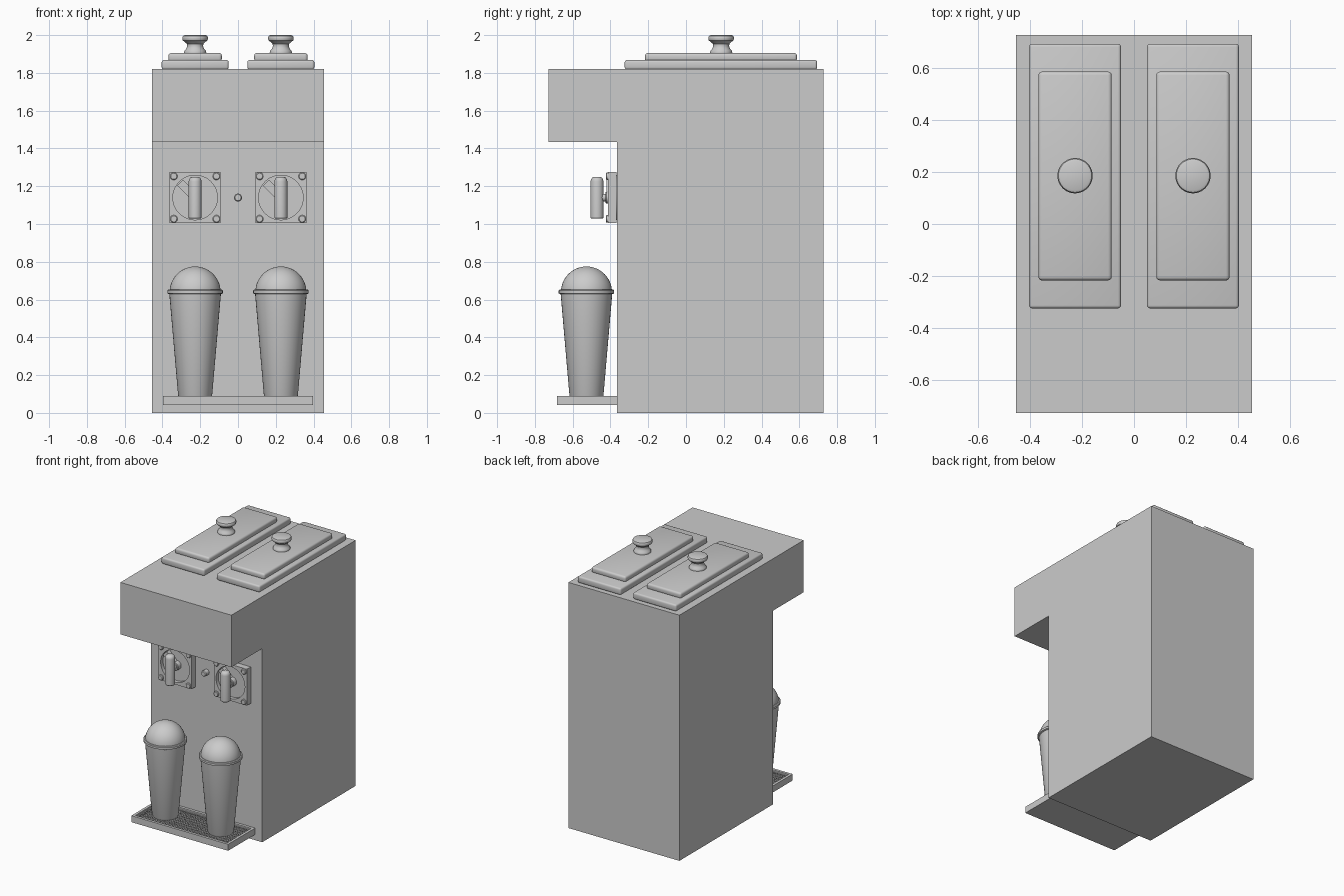
import bpy, bmesh, math
from mathutils import Matrix, Vector

if "Cube" in bpy.data.objects:
    bpy.data.objects.remove(bpy.data.objects["Cube"])


def finish(name, bm, smooth=False):
    bmesh.ops.recalc_face_normals(bm, faces=bm.faces)
    me = bpy.data.meshes.new(name)
    bm.to_mesh(me)
    bm.free()
    ob = bpy.data.objects.new(name, me)
    bpy.context.collection.objects.link(ob)
    if smooth:
        bpy.ops.object.select_all(action='DESELECT')
        ob.select_set(True)
        bpy.context.view_layer.objects.active = ob
        bpy.ops.object.shade_smooth_by_angle(angle=math.radians(35))
    return ob


def box(name, lo, hi, bevel=0):
    bm = bmesh.new()
    lo, hi = Vector(lo), Vector(hi)
    bmesh.ops.create_cube(bm, size=1, matrix=Matrix.Translation((lo + hi) / 2) @ Matrix.Diagonal((*(hi - lo), 1)))
    if bevel:
        bmesh.ops.bevel(bm, geom=bm.edges[:], offset=bevel, segments=3, profile=0.5, affect='EDGES')
    return finish(name, bm, bevel > 0)


def lathe(name, profile, loc, n=40, face_front=False):
    """Spin an (r, z) profile about z; face_front turns the axis to -y."""
    bm = bmesh.new()
    rings = []
    for r, z in profile:
        rings.append([bm.verts.new((r * math.cos(2 * math.pi * i / n), r * math.sin(2 * math.pi * i / n), z))
                      for i in range(n)])
    for a, b in zip(rings, rings[1:]):
        for i in range(n):
            bm.faces.new((a[i], a[(i + 1) % n], b[(i + 1) % n], b[i]))
    bm.faces.new(rings[0])
    bm.faces.new(rings[-1])
    if face_front:
        bm.transform(Matrix.Rotation(math.pi / 2, 4, 'X'))
    bm.transform(Matrix.Translation(loc))
    return finish(name, bm, True)


def extrude_profile(name, pts, x0, x1):
    """Extrude a (y, z) outline along x."""
    bm = bmesh.new()
    f = bm.faces.new([bm.verts.new((x0, y, z)) for y, z in pts])
    g = bmesh.ops.extrude_face_region(bm, geom=[f])['geom']
    bmesh.ops.translate(bm, vec=(x1 - x0, 0, 0), verts=[v for v in g if isinstance(v, bmesh.types.BMVert)])
    return finish(name, bm)


def plate_with_hole(name, half, radius, depth, loc, n=48):
    """Square plate facing -y with a round through hole."""
    bm = bmesh.new()
    rows = []
    for i in range(n):
        a = 2 * math.pi * i / n
        c, s = math.cos(a), math.sin(a)
        k = half / max(abs(c), abs(s))
        rows.append([bm.verts.new(p) for p in ((k * c, 0, k * s), (radius * c, 0, radius * s),
                                               (radius * c, depth, radius * s), (k * c, depth, k * s))])
    for i in range(n):
        a, b = rows[i], rows[(i + 1) % n]
        for j in range(4):
            k = (j + 1) % 4
            bm.faces.new((a[j], a[k], b[k], b[j]))
    bm.transform(Matrix.Translation(loc))
    return finish(name, bm, True)


# Cabinet with overhanging head
F = -0.366
extrude_profile("cabinet", [(F, 0), (0.727, 0), (0.727, 1.82), (-0.727, 1.82), (-0.727, 1.435), (F, 1.435)],
                -0.455, 0.455)

# Drip tray: base, rim and wire grate
TX, TY, Z0, Z1 = 0.397, -0.682, 0.042, 0.09
W = 0.02
box("tray_base", (-TX + W, TY + W, Z0), (TX - W, F, Z0 + 0.012))
bm = bmesh.new()
outer = [(-TX, TY), (TX, TY), (TX, F), (-TX, F)]
inner = [(-TX + W, TY + W), (TX - W, TY + W), (TX - W, F - W), (-TX + W, F - W)]
cols = [[bm.verts.new(p) for p in ((*o, Z0), (*o, Z1), (*q, Z1), (*q, Z0))] for o, q in zip(outer, inner)]
for i in range(4):
    a, b = cols[i], cols[(i + 1) % 4]
    for j in range(4):
        bm.faces.new((a[j], a[(j + 1) % 4], b[(j + 1) % 4], b[j]))
finish("tray_rim", bm)
bm = bmesh.new()
gy = (TY + F) / 2
bmesh.ops.create_grid(bm, x_segments=54, y_segments=20, size=1,
                      matrix=Matrix.Translation((0, gy, 0.076)) @ Matrix.Diagonal((TX - W, (F - TY) / 2 - W, 1, 1)))
grate = finish("tray_grate", bm)
wire = grate.modifiers.new("wires", 'WIREFRAME')
wire.thickness = 0.006

# Control button between the taps
lathe("button", [(0.021, 0), (0.021, 0.034), (0.016, 0.04)], (0, F, 1.14), 24, True)

for side, sx in (("left", -1), ("right", 1)):
    cx = 0.227 * sx

    # Hopper lid, raised panel and knob
    box(f"lid_{side}", (cx - 0.177, -0.325, 1.818), (cx + 0.177, 0.694, 1.868), 0.012)
    box(f"lid_panel_{side}", (cx - 0.141, -0.217, 1.86), (cx + 0.141, 0.587, 1.905), 0.014)
    lathe(f"lid_knob_{side}",
          [(0.058, 1.9), (0.059, 1.91), (0.056, 1.918), (0.047, 1.928), (0.042, 1.942), (0.044, 1.954),
           (0.056, 1.965), (0.065, 1.971), (0.068, 1.979), (0.068, 1.988), (0.064, 1.996), (0.055, 2.0)],
          (cx, 0.186, 0))

    # Cup with rolled lip and domed lid
    lathe(f"cup_{side}", [(0.084, 0.079), (0.09, 0.092), (0.137, 0.635)], (cx, -0.527, 0))
    lathe(f"cup_lip_{side}", [(0.139, 0.629), (0.147, 0.633), (0.147, 0.648), (0.142, 0.653)], (cx, -0.527, 0))
    lathe(f"cup_dome_{side}",
          [(0.135 * math.cos(t), 0.64 + 0.135 * math.sin(t)) for t in [math.radians(88 * i / 14) for i in range(15)]],
          (cx, -0.527, 0))

    # Tap plate with recessed round face, ring and corner bolts
    z = 1.14
    plate_with_hole(f"tap_plate_{side}", 0.135, 0.118, 0.046, (cx, -0.413, z))
    lathe(f"tap_face_{side}", [(0.119, 0), (0.119, 0.02)], (cx, F, z), 48, True)
    for i, (dx, dz) in enumerate(((-1, -1), (1, -1), (1, 1), (-1, 1))):
        lathe(f"tap_bolt_{side}_{i}", [(0.02, 0), (0.02, 0.01), (0.016, 0.014)],
              (cx + dx * 0.113, -0.41, z + dz * 0.113), 20, True)

    # Diagonal arm, stem and pull handle
    arm = box(f"tap_arm_{side}", (-0.112, -0.012, -0.022), (0, 0.03, 0.022))
    arm.rotation_euler = (0, math.radians(45), 0)
    arm.location = (cx, -0.408, z)
    lathe(f"tap_collar_{side}", [(0.032, 0), (0.032, 0.045), (0.028, 0.05)], (cx, -0.375, z), 24, True)
    lathe(f"tap_stem_{side}", [(0.02, 0), (0.02, 0.09)], (cx, -0.375, z), 24, True)
    lathe(f"tap_handle_{side}",
          [(0.029, 1.028), (0.034, 1.033), (0.034, 1.225), (0.032, 1.236), (0.026, 1.245), (0.016, 1.25)],
          (cx, -0.471, 0), 32)
